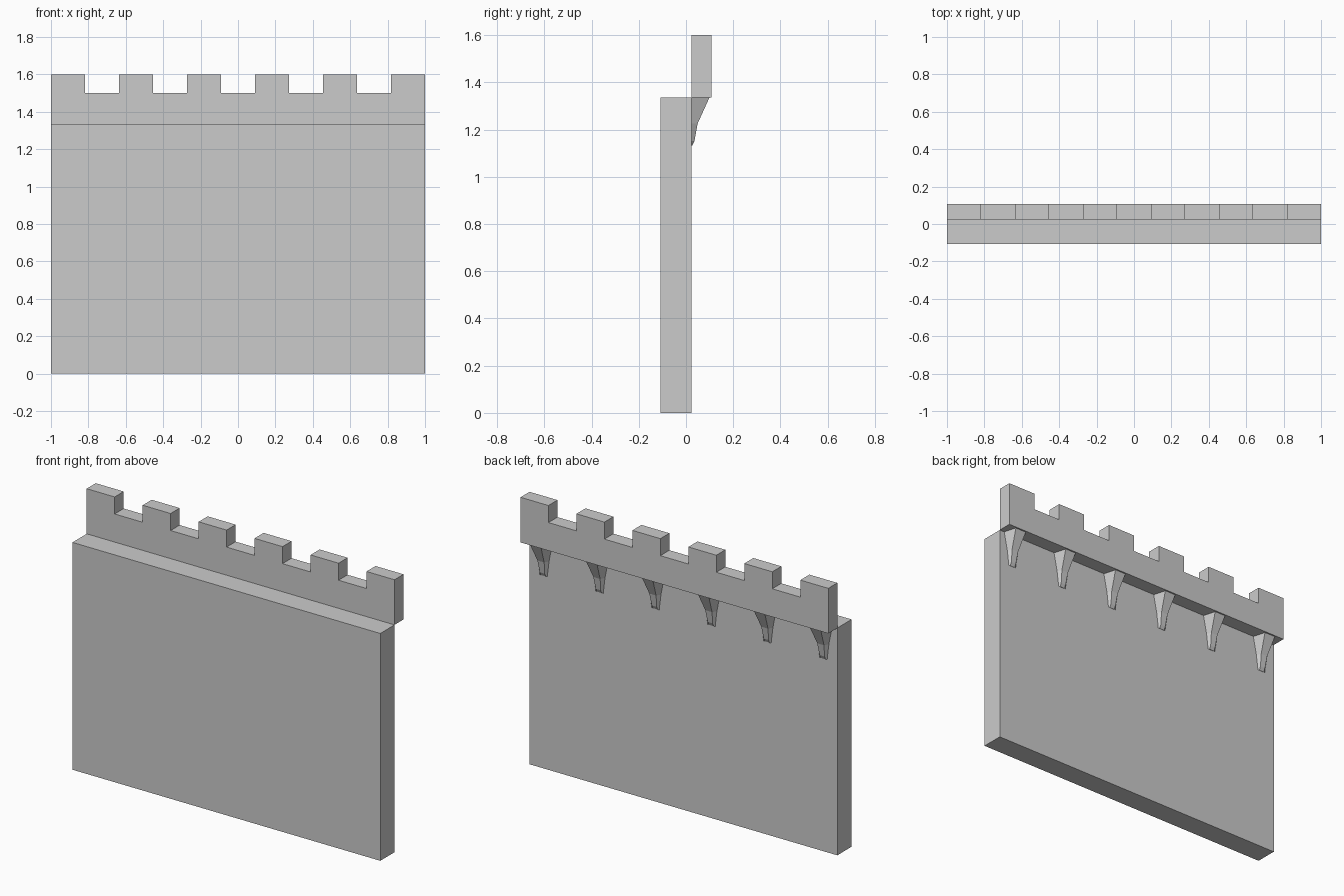
import bpy, bmesh

if "Cube" in bpy.data.objects:
    bpy.data.objects.remove(bpy.data.objects["Cube"])

X, Y0, YM, Y1 = 1.0, -0.108, 0.024, 0.108
LEDGE, SILL, TOP = 1.335, 1.5, 1.6
N = 11                      # alternating merlons and gaps
STEP = 2 * X / N


def finish(name, bm):
    bmesh.ops.recalc_face_normals(bm, faces=bm.faces)
    me = bpy.data.meshes.new(name)
    bm.to_mesh(me)
    bm.free()
    ob = bpy.data.objects.new(name, me)
    bpy.context.collection.objects.link(ob)
    return ob


def extrude_outline(name, pts, y0, y1):
    """Extrude an x/z outline along y."""
    bm = bmesh.new()
    face = bm.faces.new([bm.verts.new((x, y0, z)) for x, z in pts])
    ret = bmesh.ops.extrude_face_region(bm, geom=[face])
    verts = [v for v in ret["geom"] if isinstance(v, bmesh.types.BMVert)]
    bmesh.ops.translate(bm, verts=verts, vec=(0, y1 - y0, 0))
    return finish(name, bm)


# Main wall
extrude_outline("wall", [(-X, 0), (X, 0), (X, LEDGE), (-X, LEDGE)], Y0, YM)

# Crenellated parapet
outline = [(X, LEDGE), (-X, LEDGE)]
for i in range(N):
    z = TOP if i % 2 == 0 else SILL
    outline += [(-X + i * STEP, z), (-X + (i + 1) * STEP, z)]
extrude_outline("parapet", outline, YM, Y1)

# Tapered corbels: z, outer y, half width at the wall, half width outside
RINGS = [(1.335, 0.099, 0.058, 0.036),
         (1.225, 0.049, 0.036, 0.022),
         (1.152, 0.036, 0.027, 0.016),
         (1.132, YM + 0.002, 0.025, 0.016)]


def corbel(name, cx):
    bm = bmesh.new()
    rings = [[bm.verts.new((cx + x, y, z)) for x, y in
              ((-wi, YM), (wi, YM), (wo, yo), (-wo, yo))]
             for z, yo, wi, wo in RINGS]
    for a, b in zip(rings, rings[1:]):
        for i in range(4):
            j = (i + 1) % 4
            bm.faces.new((a[i], a[j], b[j], b[i]))
    bm.faces.new(rings[0])
    bm.faces.new(rings[-1])
    finish(name, bm)


for k in range(6):
    corbel(f"corbel_{k + 1}", -X + (2 * k + 0.5) * STEP)
